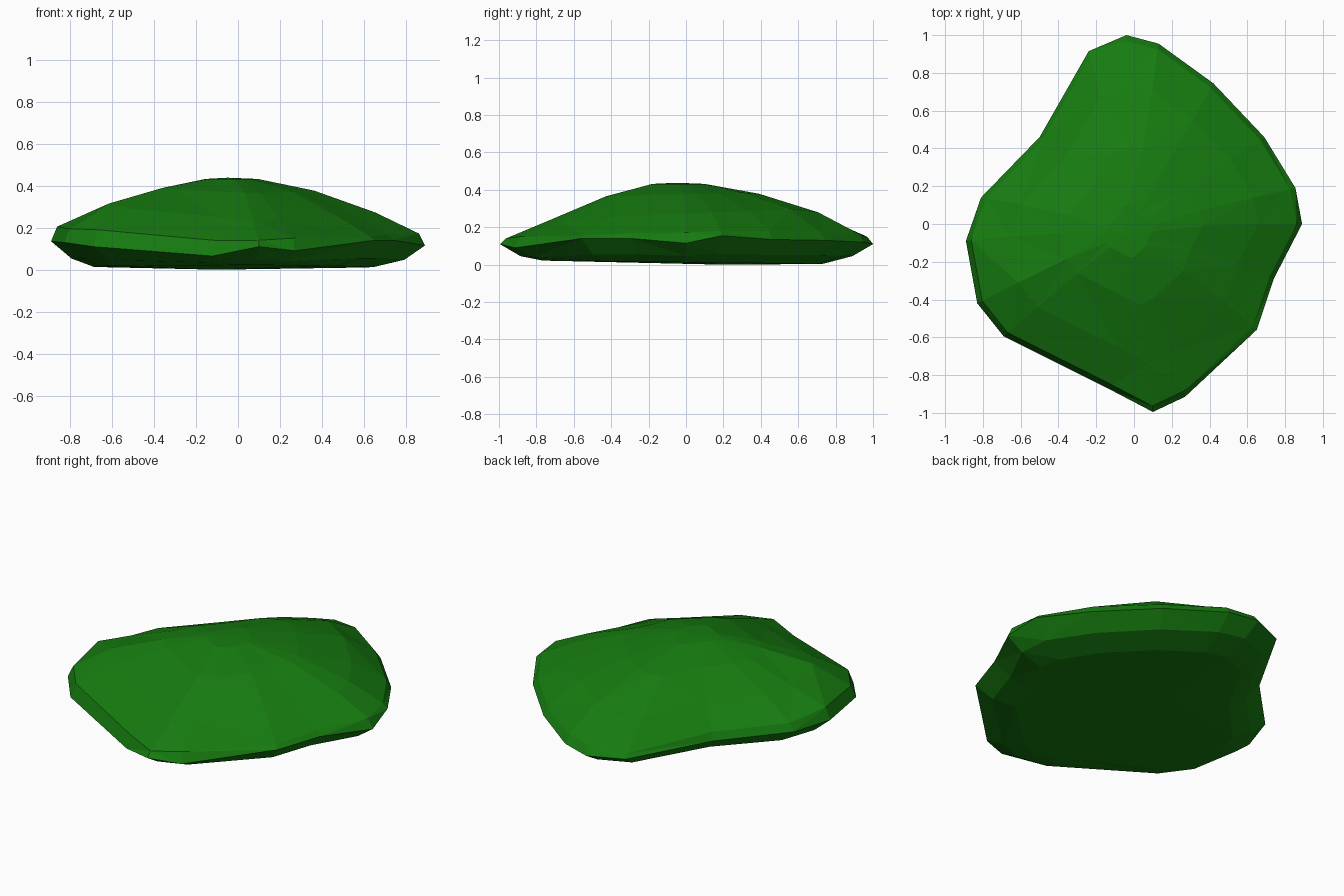
import bpy, bmesh

# Widest outline, counter-clockwise: x, y, edge height, lip height, shoulder height (at 74% radius)
OUTLINE = [
    (0.89, 0.0, 0.115, 0.172, 0.27), (0.855, 0.19, 0.155, 0.18, 0.28),
    (0.69, 0.46, 0.135, 0.18, 0.285), (0.42, 0.745, 0.13, 0.17, 0.30),
    (0.13, 0.955, 0.12, 0.165, 0.28), (-0.04, 1.0, 0.11, 0.15, 0.25),
    (-0.24, 0.915, 0.11, 0.13, 0.24), (-0.50, 0.46, 0.115, 0.16, 0.285),
    (-0.81, 0.14, 0.13, 0.175, 0.28), (-0.89, -0.09, 0.135, 0.205, 0.285),
    (-0.83, -0.42, 0.13, 0.195, 0.315), (-0.69, -0.595, 0.11, 0.19, 0.29),
    (-0.12, -0.88, 0.065, 0.14, 0.25), (0.10, -0.995, 0.11, 0.14, 0.235),
    (0.27, -0.915, 0.09, 0.15, 0.235), (0.65, -0.56, 0.14, 0.157, 0.25),
    (0.74, -0.29, 0.14, 0.168, 0.265),
]

bm = bmesh.new()


def ring(scale, height, dx=0.0, dy=0.0):
    return [bm.verts.new((p[0] * scale + dx, p[1] * scale + dy, height(*p)))
            for p in OUTLINE]


# Rings from the flat underside, over the edge, up the dome
rings = [
    ring(0.75, lambda x, y, e, l, s: 0.013 - 0.009 * y, -0.02, -0.02),
    ring(0.89, lambda x, y, e, l, s: 0.015 + 0.28 * e),
    ring(1.0, lambda x, y, e, l, s: e),
    ring(0.968, lambda x, y, e, l, s: l),
    ring(0.74, lambda x, y, e, l, s: s),
    ring(0.42, lambda x, y, e, l, s: 0.295 + 0.3 * s, -0.01, -0.01),
    ring(0.14, lambda x, y, e, l, s: 0.432, -0.03, -0.04),
]
n = len(OUTLINE)
for low, high in zip(rings, rings[1:]):
    for i in range(n):
        j = (i + 1) % n
        bm.faces.new((low[i], low[j], high[j], high[i]))

# Top cap and slightly sagging underside
for loop, co in ((rings[-1], (-0.05, -0.05, 0.438)), (rings[0], (-0.1, 0.2, 0.0))):
    centre = bm.verts.new(co)
    for i in range(n):
        bm.faces.new((loop[i], loop[(i + 1) % n], centre))

bmesh.ops.triangulate(bm, faces=bm.faces[:])
bmesh.ops.recalc_face_normals(bm, faces=bm.faces[:])
mesh = bpy.data.meshes.new("mossy_rock")
bm.to_mesh(mesh)
bm.free()
rock = bpy.data.objects.new("mossy_rock", mesh)
bpy.context.collection.objects.link(rock)

# Green surface
green = bpy.data.materials.new("moss_green")
green.diffuse_color = (0.008, 0.20, 0.005, 1)
mesh.materials.append(green)
